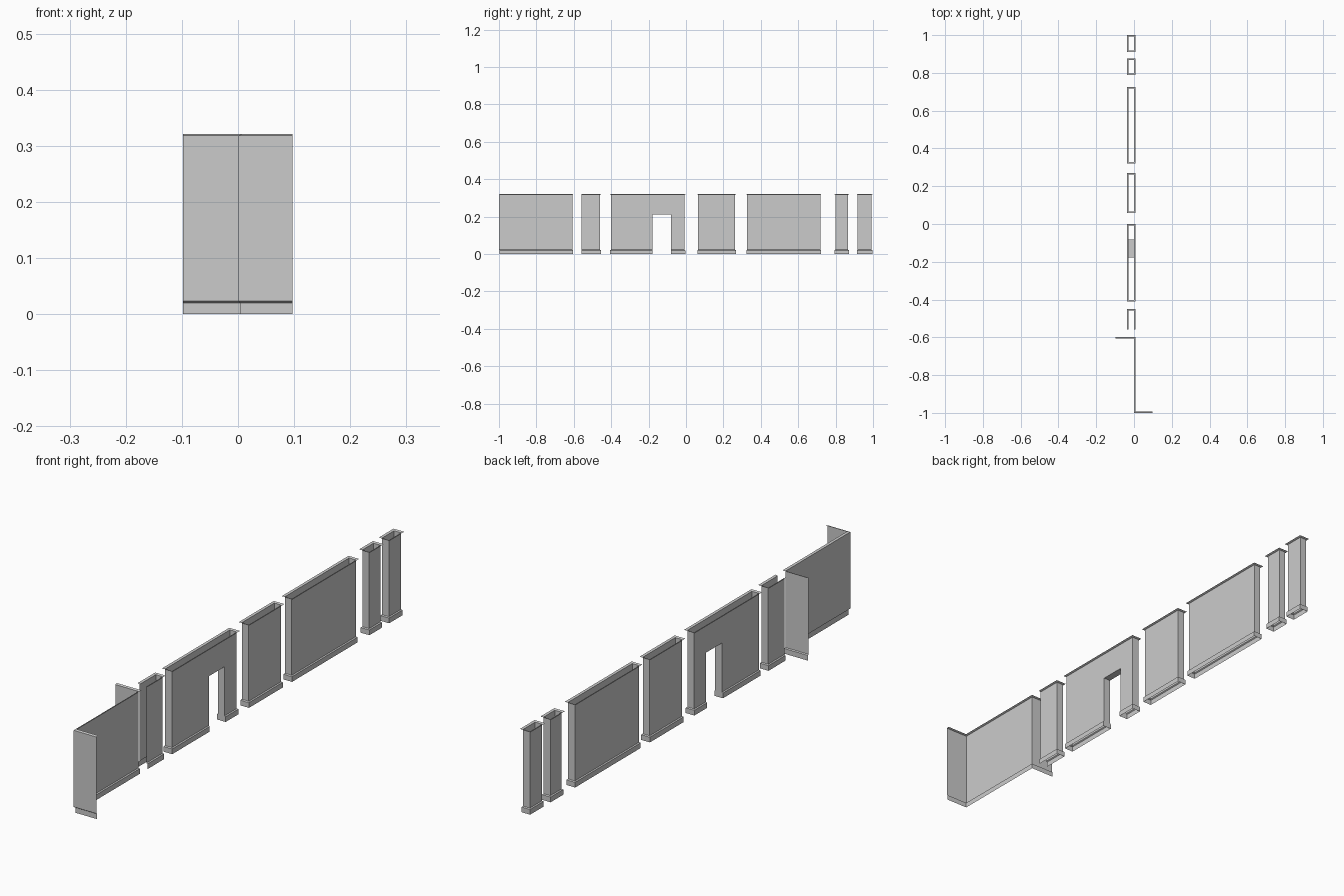
import bpy, bmesh
from mathutils import Vector

if "Cube" in bpy.data.objects:
    bpy.data.objects.remove(bpy.data.objects["Cube"])

X0, X1 = -0.029, 0.0          # wall thickness range
TOP, DOOR_TOP = 0.321, 0.212
LIP = 0.008
# wall section: (outward offset, height) - skirting, wall, crown lip
PROFILE = [(0.004, 0), (0.004, 0.02), (0, 0.023), (0, TOP - 0.003), (LIP, TOP)]


def sweep(bm, path, closed):
    """Sweep the wall section along a floor path, mitred, outward on the right."""
    pts = [Vector(p) for p in path]
    n = len(pts)
    right = []
    for i in range(n):
        d = (pts[(i + 1) % n] - pts[i]).normalized()
        right.append(Vector((d.y, -d.x)))
    rows = []
    for i, p in enumerate(pts):
        a, b = right[i - 1], right[i]
        if not closed and i == 0:
            a = b
        if not closed and i == n - 1:
            b = a
        m = (a + b) / (1 + a.dot(b))
        rows.append([bm.verts.new((p.x + m.x * o, p.y + m.y * o, z)) for o, z in PROFILE])
    for i in range(n if closed else n - 1):
        r, s = rows[i], rows[(i + 1) % n]
        for k in range(len(PROFILE) - 1):
            bm.faces.new((r[k], s[k], s[k + 1], r[k + 1]))


def finish(bm, name):
    mesh = bpy.data.meshes.new(name)
    bm.to_mesh(mesh)
    bm.free()
    bpy.context.collection.objects.link(bpy.data.objects.new(name, mesh))


def wall(name, path, closed=True):
    bm = bmesh.new()
    sweep(bm, path, closed)
    finish(bm, name)


def ring(y0, y1):
    return [(X0, y0), (X1, y0), (X1, y1), (X0, y1)]


# plain straight segments
for name, y0, y1 in [("end_pillar", 0.918, 0.992), ("pillar", 0.798, 0.867),
                     ("long_wall", 0.327, 0.718), ("short_wall", 0.065, 0.263)]:
    wall(name, ring(y0, y1))

# pillar open on its front end
wall("open_pillar", [(X1, -0.558), (X1, -0.459), (X0, -0.459), (X0, -0.558)], False)

# corner wall with inner and outer return
wall("corner_wall", [(0.097, -1.0), (0, -1.0), (0, -0.607), (-0.098, -0.607)], False)

# doorway wall: cut the opening from both skins, then line it
D0, D1 = -0.178, -0.081
bm = bmesh.new()
sweep(bm, ring(-0.402, -0.008), True)
for co, no in [((0, D0, 0), (0, 1, 0)), ((0, D1, 0), (0, 1, 0)), ((0, 0, DOOR_TOP), (0, 0, 1))]:
    bmesh.ops.bisect_plane(bm, geom=bm.verts[:] + bm.edges[:] + bm.faces[:],
                           plane_co=co, plane_no=no)
hole = [f for f in bm.faces if D0 < f.calc_center_median().y < D1
        and f.calc_center_median().z < DOOR_TOP]
bmesh.ops.delete(bm, geom=hole, context='FACES')
side = [(o, z) for o, z in PROFILE[:3]] + [(0, DOOR_TOP)]
for y, flip in ((D0, False), (D1, True)):
    loop = [(X1 + o, y, z) for o, z in side] + [(X0 - o, y, z) for o, z in reversed(side)]
    if not flip:
        loop.reverse()
    bm.faces.new([bm.verts.new(v) for v in loop])
bm.faces.new([bm.verts.new(v) for v in [(X0, D0, DOOR_TOP), (X0, D1, DOOR_TOP),
                                        (X1, D1, DOOR_TOP), (X1, D0, DOOR_TOP)]])
bmesh.ops.remove_doubles(bm, verts=bm.verts[:], dist=1e-5)
finish(bm, "doorway_wall")
